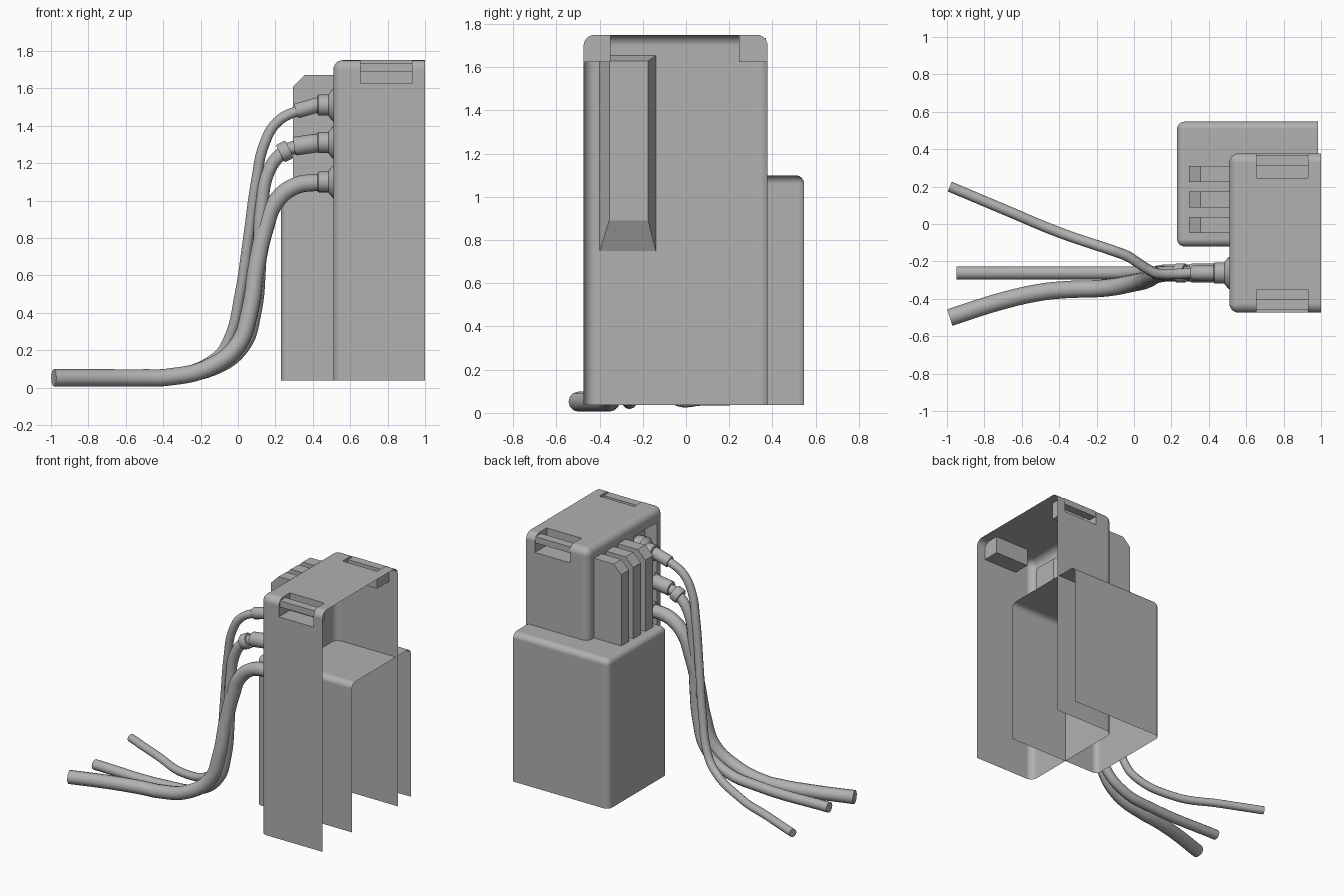
import bpy, bmesh, math
from mathutils import Vector

if "Cube" in bpy.data.objects:
    bpy.data.objects.remove(bpy.data.objects["Cube"])

# dark grey finish shared by every part
GREY = bpy.data.materials.new('dark_grey')
GREY.diffuse_color = (0.44, 0.44, 0.44, 1)
GREY.use_nodes = True
GREY.node_tree.nodes["Principled BSDF"].inputs["Base Color"].default_value = GREY.diffuse_color


def finish(bm, name, smooth=True):
    bmesh.ops.recalc_face_normals(bm, faces=bm.faces)
    me = bpy.data.meshes.new(name)
    bm.to_mesh(me)
    bm.free()
    me.materials.append(GREY)
    ob = bpy.data.objects.new(name, me)
    bpy.context.collection.objects.link(ob)
    if smooth:
        shade(ob)
    return ob


def shade(ob, angle=35):
    bpy.ops.object.select_all(action='DESELECT')
    ob.select_set(True)
    bpy.context.view_layer.objects.active = ob
    bpy.ops.object.shade_smooth_by_angle(angle=math.radians(angle))


def hull(name, pts):
    bm = bmesh.new()
    for p in pts:
        bm.verts.new(p)
    bmesh.ops.convex_hull(bm, input=bm.verts)
    bmesh.ops.dissolve_limit(bm, angle_limit=0.01, verts=bm.verts, edges=bm.edges)
    return finish(bm, name, False)


def box(name, x0, x1, y0, y1, z0, z1):
    return hull(name, [(x, y, z) for x in (x0, x1) for y in (y0, y1) for z in (z0, z1)])


def open_shell(name, x0, x1, y0, y1, z0, z1, r, cutters=()):
    """Box rounded on its outer edges, pockets cut in, then opened at +x and below."""
    ob = box(name, x0, x1, y0, y1, z0, z1)
    bm = bmesh.new()
    bm.from_mesh(ob.data)
    edges = []
    for e in bm.edges:
        m = (e.verts[0].co + e.verts[1].co) / 2
        if m.x < x1 - 0.01 and m.z > z0 + 0.01:
            edges.append(e)
    bmesh.ops.bevel(bm, geom=edges, offset=r, segments=6, profile=0.5, affect='EDGES')
    bm.to_mesh(ob.data)
    bm.free()
    bpy.context.view_layer.objects.active = ob
    for c in cutters:
        m = ob.modifiers.new('cut', 'BOOLEAN')
        m.operation, m.solver, m.object = 'DIFFERENCE', 'EXACT', c
        bpy.ops.object.modifier_apply(modifier=m.name)
        bpy.data.objects.remove(c)
    bm = bmesh.new()
    bm.from_mesh(ob.data)
    gone = [f for f in bm.faces if all(v.co.x > x1 - 1e-3 for v in f.verts)
            or all(v.co.z < z0 + 1e-3 for v in f.verts)]
    bmesh.ops.delete(bm, geom=gone, context='FACES')
    # keep the large flat panels evenly shaded
    bm.to_mesh(ob.data)
    bm.free()
    shade(ob, 19)
    w = ob.modifiers.new('even_panels', 'WEIGHTED_NORMAL')
    w.keep_sharp, w.weight = True, 100
    return ob


def lathe(name, start, end, profile, n=24):
    """Turned part along start->end; profile holds (distance, radius)."""
    a, b = Vector(start), Vector(end)
    q = (b - a).to_track_quat('Z', 'Y')
    bm = bmesh.new()
    rings = []
    for d, r in profile:
        rings.append([bm.verts.new(a + q @ Vector((r * math.cos(t), r * math.sin(t), d)))
                      for t in (2 * math.pi * i / n for i in range(n))])
    for p, s in zip(rings, rings[1:]):
        for i in range(n):
            bm.faces.new((p[i], p[(i + 1) % n], s[(i + 1) % n], s[i]))
    bm.faces.new(rings[0])
    bm.faces.new(rings[-1])
    return finish(bm, name)


def sleeve(name, a, b, r):
    L = (Vector(b) - Vector(a)).length
    return lathe(name, a, b, [(0, r * .9), (.008, r), (L - .008, r), (L, r * .9)])


def cable(name, pts, r):
    cu = bpy.data.curves.new(name, 'CURVE')
    cu.dimensions = '3D'
    cu.bevel_depth, cu.bevel_resolution = r, 4
    cu.resolution_u, cu.use_fill_caps = 8, True
    cu.materials.append(GREY)
    sp = cu.splines.new('BEZIER')
    sp.bezier_points.add(len(pts) - 1)
    for bp, p in zip(sp.bezier_points, pts):
        bp.co = p
        bp.handle_left_type = bp.handle_right_type = 'AUTO'
    ob = bpy.data.objects.new(name, cu)
    bpy.context.collection.objects.link(ob)


# main cabinet with a tapered socket pocket and two handle notches
pocket = hull('pocket_cutter',
              [(x, y, z) for x in (.50, .51) for y in (-.40, -.14) for z in (.75, 1.655)] +
              [(.572, y, z) for y in (-.355, -.175) for z in (.89, 1.63)])
notch_f = box('notch_front_cutter', .655, .93, -.6, -.35, 1.625, 1.9)
notch_b = box('notch_back_cutter', .655, .93, .245, .6, 1.625, 1.9)
open_shell('cabinet', .51, 1, -.474, .378, .037, 1.75, .05, (pocket, notch_f, notch_b))

# grab bars in the notches
box('handle_front', .655, .93, -.46, -.40, 1.69, 1.735)
box('handle_back', .655, .93, .31, .37, 1.69, 1.735)

# lower rear housing
open_shell('rear_housing', .23, .985, -.12, .547, .037, 1.1, .04)

# cooling fins with a chamfered upper corner
fin = [(.512, 1.08), (.295, 1.08), (.295, 1.61), (.355, 1.67), (.512, 1.67)]
for i, y in enumerate((-.005, .132, .267)):
    hull(f'fin_{i + 1}', [(x, y + s, z) for x, z in fin for s in (-.043, .043)])

# cable sockets
Y = -.262
for i, z in enumerate((1.1, 1.31, 1.51)):
    lathe(f'socket_{i + 1}', (.571, Y, z), (.4, Y, z),
          [(0, .085), (.02, .088), (.06, .088), (.068, .082), (.085, .062), (.088, .056),
           (.14, .056), (.145, .05)])

# strain-relief sleeves
sleeve('top_sleeve', (.44, Y, 1.515), (.31, Y, 1.478), .04)
sleeve('middle_sleeve', (.44, Y, 1.31), (.30, Y, 1.29), .05)
sleeve('middle_collar', (.275, Y, 1.275), (.225, Y, 1.25), .052)

# cables dropping to the ground and fanning out
cable('thick_cable', [(-.985, -.5, .052), (-.7, -.41, .052), (-.5, -.365, .052),
                      (-.38, -.352, .055), (-.15, -.342, .11), (0, -.315, .23),
                      (.065, -.30, .42), (.1, -.28, .65), (.145, -.265, .85),
                      (.2, Y, .99), (.3, Y, 1.075), (.45, Y, 1.1)], .046)
cable('middle_cable', [(-.95, Y, .06), (-.4, Y, .06), (-.13, Y, .1), (.03, Y, .22),
                       (.09, Y, .4), (.115, Y, .65), (.125, Y, .95), (.17, Y, 1.17),
                       (.25, Y, 1.262), (.32, Y, 1.29), (.45, Y, 1.31)], .035)
cable('thin_cable', [(-.985, .2, .062), (-.7, .08, .062), (-.4, -.045, .062),
                     (-.12, -.14, .16), (-.05, -.165, .26), (.01, -.2, .5),
                     (.055, -.23, .8), (.1, -.255, 1.12), (.14, -.268, 1.3),
                     (.21, -.268, 1.42), (.32, Y, 1.48), (.45, Y, 1.515)], .028)
